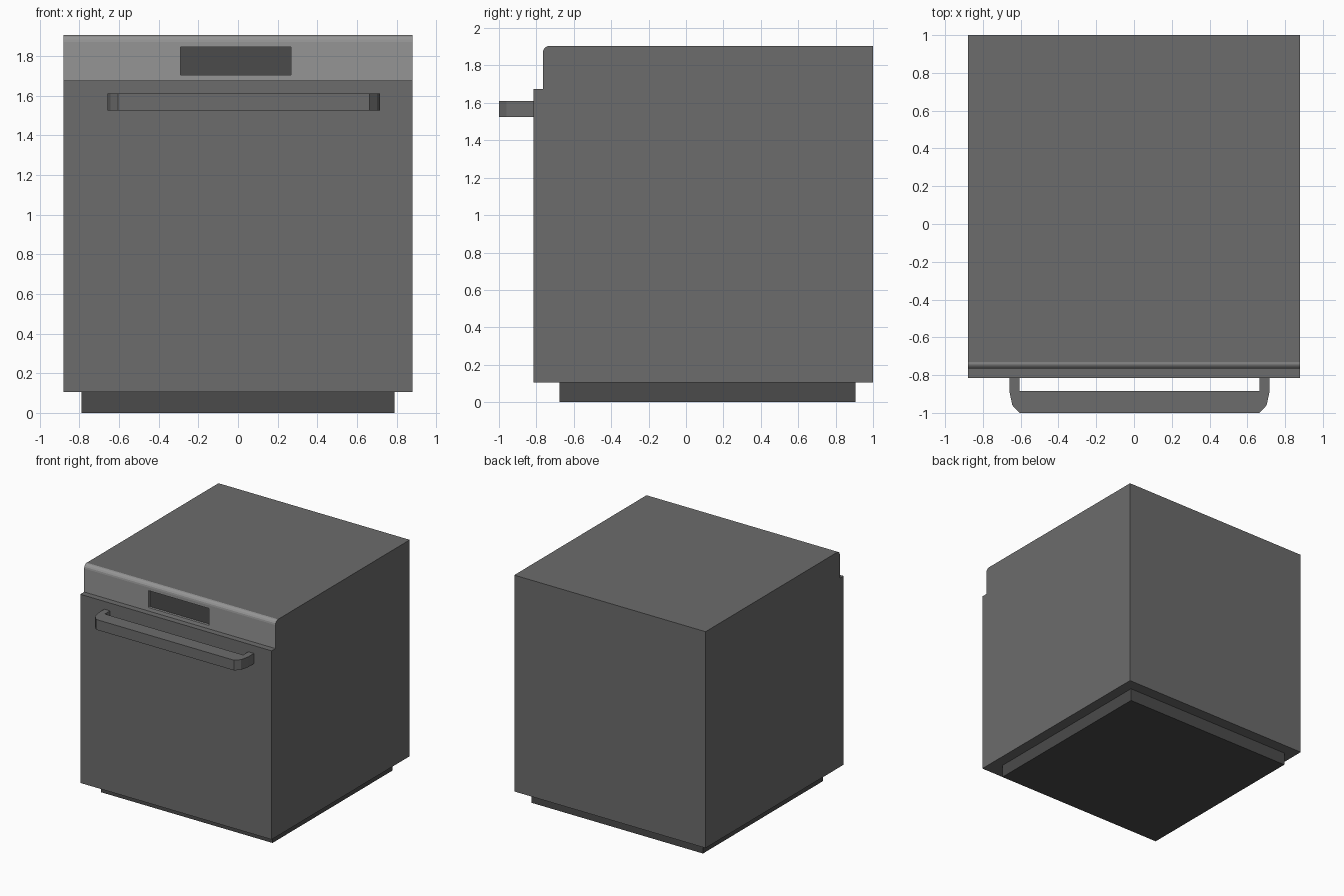
import bpy, bmesh, math
from mathutils import Vector

if "Cube" in bpy.data.objects:
    bpy.data.objects.remove(bpy.data.objects["Cube"])


def material(name, v):
    m = bpy.data.materials.new(name)
    m.diffuse_color = (v, v, v, 1)
    m.use_nodes = True
    m.node_tree.nodes["Principled BSDF"].inputs["Base Color"].default_value = m.diffuse_color
    return m


STEEL = material("dark_steel", 0.15)
PANEL = material("light_panel", 0.30)
BLACK = material("black_plastic", 0.07)


def prism(name, points, lo, hi, place, mats, edit=None):
    """Extrude a closed 2D outline from lo to hi; place maps (a, b, h) to xyz."""
    bm = bmesh.new()
    base = bm.faces.new([bm.verts.new(place(a, b, lo)) for a, b in points])
    ext = bmesh.ops.extrude_face_region(bm, geom=[base], use_keep_orig=True)
    shift = Vector(place(0, 0, hi)) - Vector(place(0, 0, lo))
    bmesh.ops.translate(bm, vec=shift,
                        verts=[g for g in ext["geom"] if isinstance(g, bmesh.types.BMVert)])
    bmesh.ops.recalc_face_normals(bm, faces=bm.faces)
    if edit:
        edit(bm)
    me = bpy.data.meshes.new(name)
    bm.to_mesh(me)
    bm.free()
    for m in mats:
        me.materials.append(m)
    ob = bpy.data.objects.new(name, me)
    bpy.context.collection.objects.link(ob)
    return ob


def side(a, b, h):
    return (h, a, b)


def plan(a, b, h):
    return (a, b, h)


# Cabinet: side profile with door step and rounded top front edge
W, TOP, STEP, FRONT, R = 0.88, 1.905, 1.675, -0.765, 0.035
arc = [(FRONT + R - R * math.cos(t), TOP - R + R * math.sin(t))
       for t in (i * math.pi / 8 for i in range(5))]
profile = [(1, 0.106), (-0.815, 0.106), (-0.815, STEP), (FRONT, STEP)] + arc + [(1, TOP)]


def control_panel(bm):
    # Light strip above the door, including the rounded edge
    strip = [f for f in bm.faces if f.normal.y < -0.1 and f.calc_center_median().z > STEP]
    for f in strip:
        f.material_index = 1
    # Recessed display window
    face = min(strip, key=lambda f: f.normal.y)
    for depth in (0, 0.02):
        bmesh.ops.inset_region(bm, faces=[face], thickness=0.01)
        mid = face.calc_center_median()
        for v in face.verts:
            v.co = (0.267 if v.co.x > mid.x else -0.29, FRONT + depth,
                    1.845 if v.co.z > mid.z else 1.704)
    face.material_index = 2


prism("cabinet", profile, -W, W, side, [STEEL, PANEL, BLACK], control_panel)

# Recessed plinth
prism("plinth", [(-0.79, -0.675), (0.79, -0.675), (0.79, 0.905), (-0.79, 0.905)],
      0, 0.106, plan, [BLACK])

# Door handle: mirrored half outline with chamfered corners
half = [(0.636, -0.883), (0.636, -0.815), (0.688, -0.815), (0.688, -0.89),
        (0.673, -0.96), (0.635, -1.0)]
CX = 0.029
outline = [(CX + x, y) for x, y in half] + [(CX - x, y) for x, y in reversed(half)]
prism("door_handle", outline, 1.525, 1.61, plan, [STEEL])
